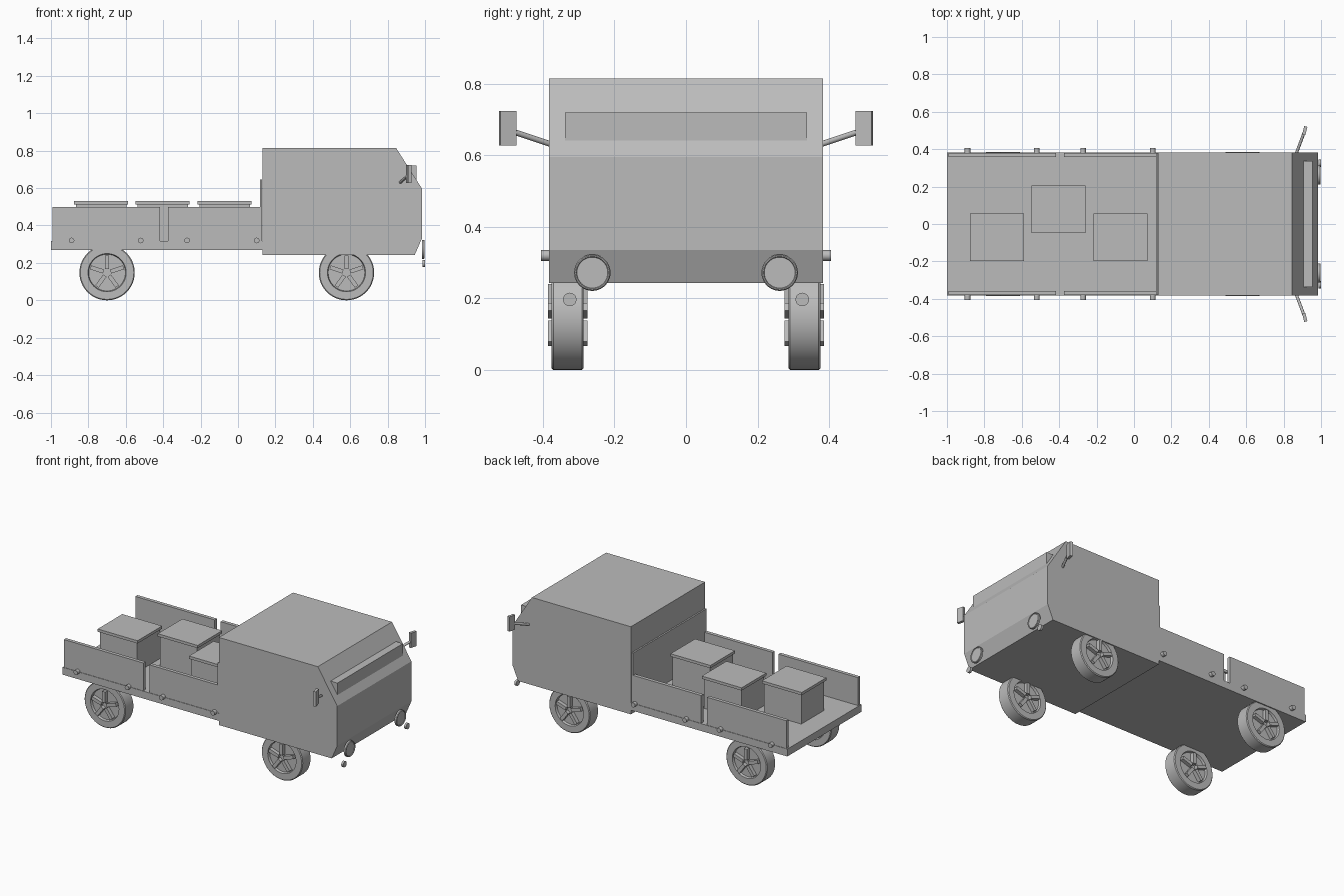
import bpy, bmesh, math
from mathutils import Vector

old = bpy.data.objects.get("Cube")
if old:
    bpy.data.objects.remove(old, do_unlink=True)

# Single painted colour
GREY = (0.5, 0.5, 0.5, 1)
paint = bpy.data.materials.new("plain_grey")
paint.use_nodes = True
paint.diffuse_color = GREY
paint.node_tree.nodes["Principled BSDF"].inputs["Base Color"].default_value = GREY


def finish(name, bm):
    bmesh.ops.recalc_face_normals(bm, faces=bm.faces)
    mesh = bpy.data.meshes.new(name)
    bm.to_mesh(mesh)
    bm.free()
    mesh.materials.append(paint)
    ob = bpy.data.objects.new(name, mesh)
    bpy.context.collection.objects.link(ob)
    return ob


def smooth(ob):
    bpy.ops.object.select_all(action='DESELECT')
    ob.select_set(True)
    bpy.context.view_layer.objects.active = ob
    bpy.ops.object.shade_smooth_by_angle(angle=math.radians(35))


def box(name, x, y, z):
    bm = bmesh.new()
    bmesh.ops.create_cube(bm, size=1)
    for v in bm.verts:
        v.co = [lo + (c + 0.5) * (hi - lo) for c, (lo, hi) in zip(v.co, (x, y, z))]
    return finish(name, bm)


def lathe(name, profile, axis, centre, steps=40):
    """Spin (radius, offset) points around an axis through centre."""
    bm = bmesh.new()
    verts = [bm.verts.new((r, 0, h)) for r, h in profile]
    edges = [bm.edges.new(p) for p in zip(verts, verts[1:])]
    bmesh.ops.spin(bm, geom=verts + edges, cent=(0, 0, 0), axis=(0, 0, 1),
                   angle=math.tau, steps=steps)
    bmesh.ops.remove_doubles(bm, verts=bm.verts, dist=1e-5)
    turn = Vector((0, 0, 1)).rotation_difference(Vector(axis))
    for v in bm.verts:
        v.co = turn @ v.co + Vector(centre)
    ob = finish(name, bm)
    smooth(ob)
    return ob


def rod(name, a, b, r):
    a, b = Vector(a), Vector(b)
    d = b - a
    return lathe(name, [(0, 0), (r, 0), (r, d.length), (0, d.length)],
                 d.normalized(), a, 16)


# Cab: side profile extruded across the width
profile = [(0.13, 0.243), (0.13, 0.815), (0.845, 0.815),
           (0.985, 0.595), (0.985, 0.335), (0.945, 0.243)]
bm = bmesh.new()
face = bm.faces.new([bm.verts.new((x, -0.383, z)) for x, z in profile])
ext = bmesh.ops.extrude_face_region(bm, geom=[face])
moved = [g for g in ext["geom"] if isinstance(g, bmesh.types.BMVert)]
bmesh.ops.translate(bm, verts=moved, vec=(0, 0.766, 0))
finish("cab", bm)
box("windscreen_box", (0.905, 0.955), (-0.338, 0.338), (0.637, 0.72))

# Load bed and the panel behind the cab
box("load_bed", (-1, 0.132), (-0.383, 0.383), (0.27, 0.318))
box("bulkhead", (0.117, 0.127), (-0.38, 0.38), (0.318, 0.645))

# Crates with overhanging lids
for i, (x, y) in enumerate(((-0.732, -0.07), (-0.403, 0.08), (-0.072, -0.07))):
    box(f"crate_{i}", (x - 0.135, x + 0.135), (y - 0.118, y + 0.118), (0.318, 0.515))
    box(f"crate_lid_{i}", (x - 0.144, x + 0.144), (y - 0.127, y + 0.127), (0.512, 0.53))


# Wheel outline: tyre with rounded shoulders and a shallow dish on each face
half = [(0, 0.03), (0.098, 0.03), (0.102, 0.045), (0.143, 0.045), (0.148, 0.040)]
wheel = half + [(r, -h) for r, h in reversed(half)]

for s, side in ((1, "left"), (-1, "right")):
    # Drop sides
    ys = sorted((s * 0.357, s * 0.38))
    box(f"rear_side_board_{side}", (-0.992, -0.418), ys, (0.318, 0.5))
    box(f"front_side_board_{side}", (-0.375, 0.117), ys, (0.318, 0.5))
    for i, x in enumerate((-0.89, -0.52, -0.272, 0.1)):
        rod(f"hinge_{side}_{i}", (x, s * 0.36, 0.32), (x, s * 0.405, 0.32), 0.015)

    # Lamps
    lathe(f"headlight_{side}", [(0, 0.011), (0.043, 0.011), (0.045, 0.015), (0.048, 0.015),
                                (0.051, 0.011), (0.051, 0), (0, 0)],
          (1, 0, 0), (0.983, s * 0.262, 0.272))
    rod(f"indicator_{side}", (0.986, s * 0.325, 0.197), (1, s * 0.325, 0.197), 0.019)

    # Mirrors
    rod(f"mirror_arm_{side}", (0.867, s * 0.375, 0.63), (0.908, s * 0.485, 0.667), 0.008)
    head = box(f"mirror_{side}", (-0.009, 0.009), (-0.023, 0.023), (-0.048, 0.048))
    head.location = (0.913, s * 0.499, 0.676)
    head.rotation_euler.z = -s * 0.25

    # Wheels with five spokes showing on both faces
    for x, end in ((-0.7, "rear"), (0.58, "front")):
        centre = Vector((x, s * 0.331, 0.148))
        lathe(f"{end}_wheel_{side}", wheel, (0, 1, 0), centre, 48)
        for k in range(5):
            a = math.tau * k / 5
            spoke = box(f"{end}_spoke_{side}_{k}", (-0.011, 0.011), (-0.055, 0.055), (0.02, 0.092))
            spoke.location = centre
            spoke.rotation_euler.y = a
